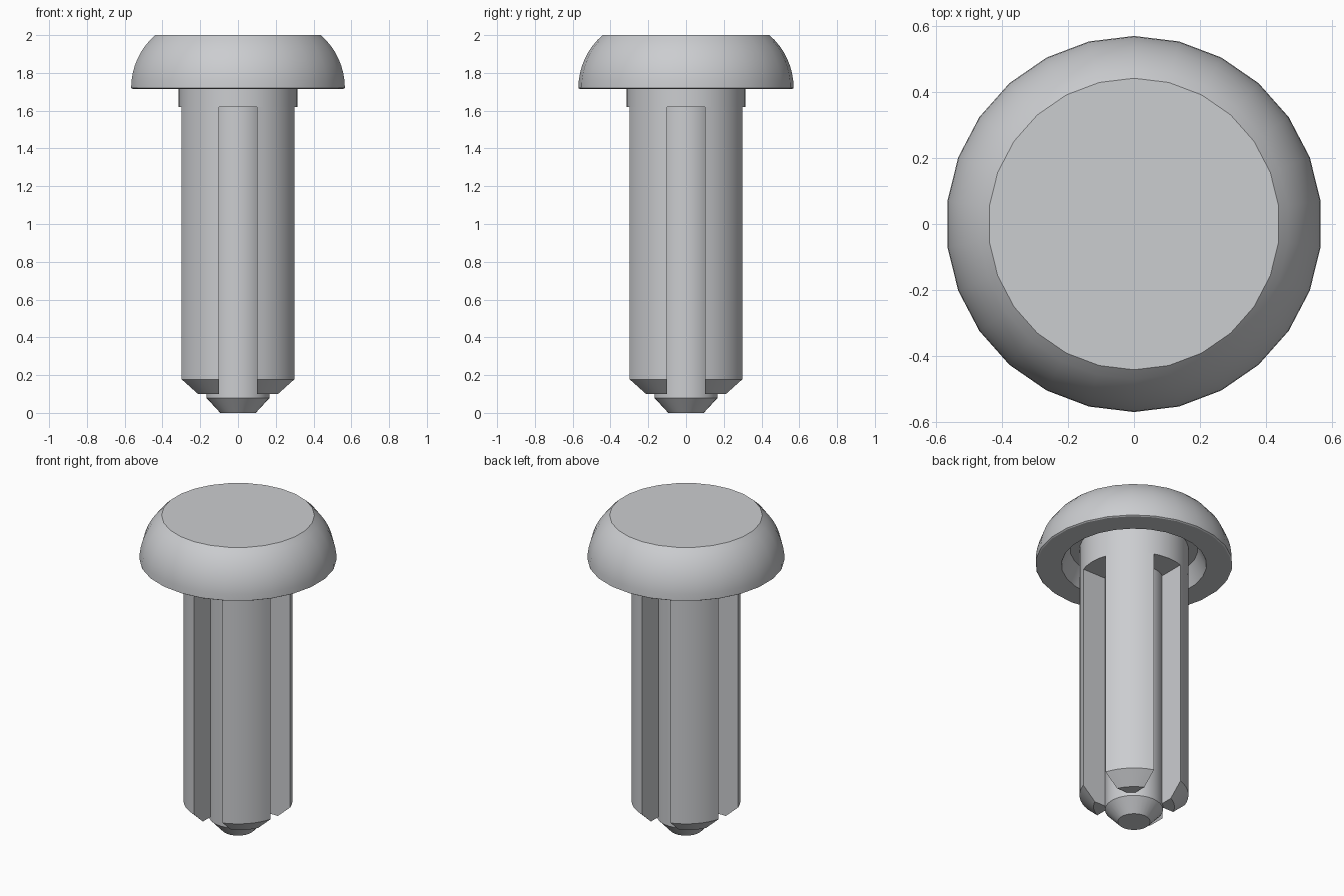
import bpy, bmesh, math

if "Cube" in bpy.data.objects:
    bpy.data.objects.remove(bpy.data.objects["Cube"])

grey = bpy.data.materials.new("light grey plastic")
grey.diffuse_color = (0.6, 0.61, 0.63, 1)
grey.use_nodes = True
grey.node_tree.nodes["Principled BSDF"].inputs["Base Color"].default_value = grey.diffuse_color


def finish(name, bm):
    bmesh.ops.recalc_face_normals(bm, faces=bm.faces)
    me = bpy.data.meshes.new(name)
    bm.to_mesh(me)
    bm.free()
    me.materials.append(grey)
    ob = bpy.data.objects.new(name, me)
    bpy.context.collection.objects.link(ob)
    bpy.ops.object.select_all(action='DESELECT')
    ob.select_set(True)
    bpy.context.view_layer.objects.active = ob
    bpy.ops.object.shade_smooth_by_angle(angle=math.radians(30))
    return ob


def loft(bm, rings):
    """Skin a stack of equal closed rings and cap both ends."""
    loops = [[bm.verts.new(p) for p in ring] for ring in rings]
    n = len(loops[0])
    for a, b in zip(loops, loops[1:]):
        for i in range(n):
            j = (i + 1) % n
            bm.faces.new((a[i], a[j], b[j], b[i]))
    bm.faces.new(loops[0])
    bm.faces.new(loops[-1])


def lathe(name, profile, sides):
    bm = bmesh.new()
    loft(bm, [[(r * math.cos(math.pi / 2 + 2 * math.pi * i / sides),
                r * math.sin(math.pi / 2 + 2 * math.pi * i / sides), z)
               for i in range(sides)] for r, z in profile])
    return finish(name, bm)


# Domed head with flat top and hollow underside
C, R, BASE = 0.20, 0.37, 1.72
end = math.asin(0.28 / R)
dome = [(C + R * math.cos(end * k / 8), BASE + R * math.sin(end * k / 8))
        for k in range(8, -1, -1)]
lathe("head", dome + [(0.562, 1.715), (0.42, 1.715), (0.37, 1.82), (0.29, 1.82)], 26)

# Neck collar above the slots
lathe("neck", [(0.315, 1.84), (0.315, 1.62)], 32)

# Centre pin with tapered tip
lathe("centre_pin", [(0.168, 1.63), (0.168, 0.08), (0.094, 0.0)], 32)

# Four split legs with chamfered ends
HALF = 0.1


def leg_ring(r, z, turn):
    a0 = math.asin(HALF / r)
    pts = [(HALF, HALF)]
    for k in range(9):
        a = a0 + (math.pi / 2 - 2 * a0) * k / 8
        pts.append((r * math.cos(a), r * math.sin(a)))
    c, s = math.cos(turn), math.sin(turn)
    return [(x * c - y * s, x * s + y * c, z) for x, y in pts]


for q in range(4):
    bm = bmesh.new()
    loft(bm, [leg_ring(r, z, q * math.pi / 2)
              for r, z in ((0.234, 0.1), (0.315, 0.178), (0.315, 1.62))])
    finish("leg_%d" % (q + 1), bm)
